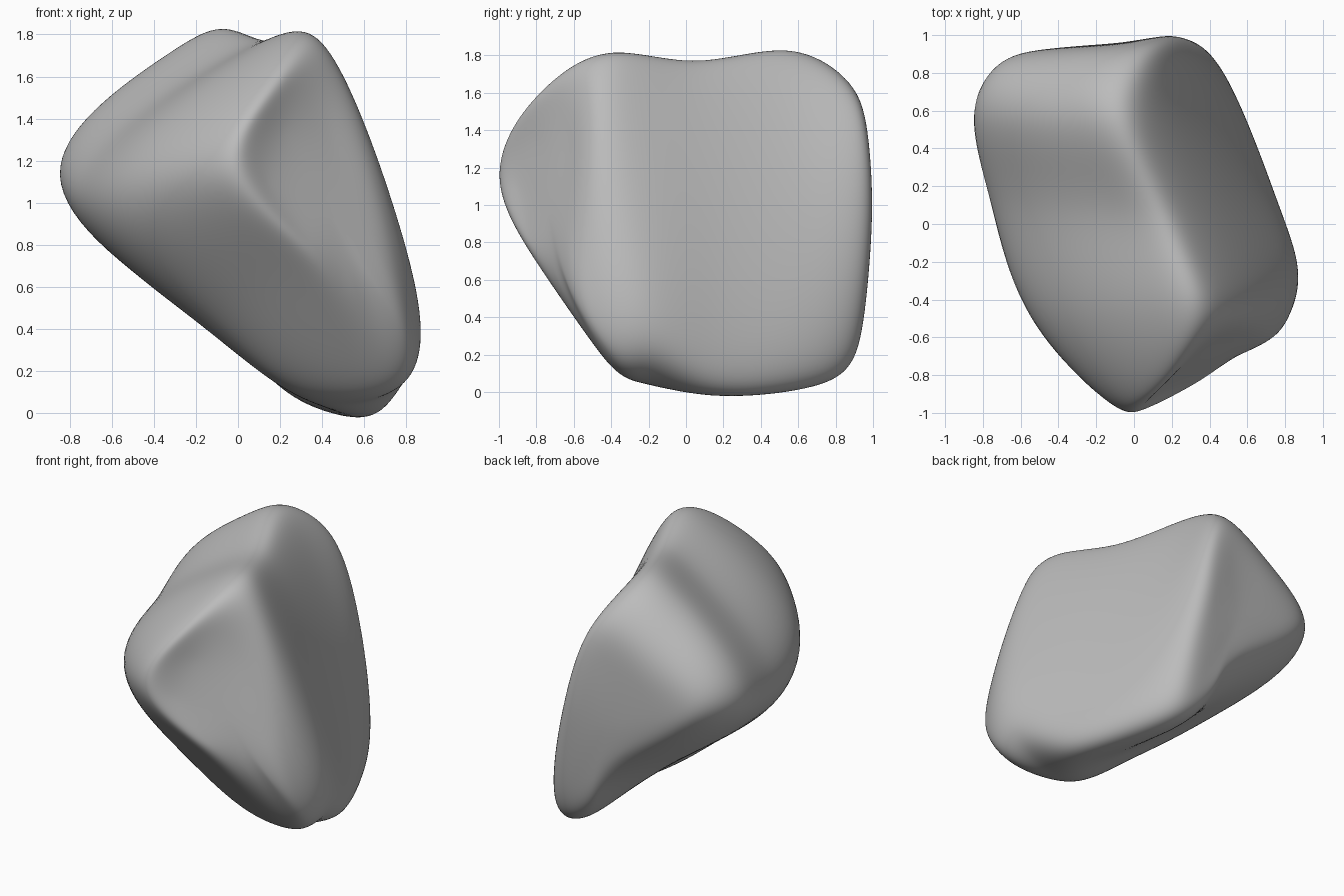
import bpy
import bmesh
from mathutils import Vector

default = bpy.data.objects.get("Cube")
if default:
    bpy.data.objects.remove(default, do_unlink=True)

# Flat front face, then cross-sections from the front end to the back end.
# Corners: left edge, upper slope, top ridge, right side, foot right,
# foot left, underside
SECTIONS = [
    [(.12, -.9, 1.1), (.22, -.78, 1.36), (.46, -.63, 1.3), (.66, -.63, .76),
     (.68, -.63, .58), (.55, -.7, .62), (.35, -.82, .78)],
    [(-.07, -.985, 1.13), (.14, -.85, 1.52), (.46, -.53, 1.6), (.76, -.53, .74),
     (.8, -.42, .22), (.54, -.46, .21), (.25, -.78, .7)],
    [(-.56, -.52, 1.1), (.1, -.42, 1.73), (.43, -.36, 1.69), (.775, -.28, .85),
     (.83, -.17, .2), (.34, -.25, .07), (-.12, -.42, .45)],
    [(-.77, .1, 1.06), (-.12, .07, 1.65), (.25, .07, 1.67), (.58, .15, .9),
     (.73, .18, .11), (.42, .12, .03), (-.2, .1, .47)],
    [(-.875, .57, 1.13), (-.32, .54, 1.71), (.03, .58, 1.75), (.39, .65, .95),
     (.56, .63, .14), (.25, .6, .08), (-.25, .6, .54)],
    [(-.72, .84, 1.1), (-.42, .86, 1.46), (.04, .9, 1.61), (.28, .95, 1),
     (.39, .89, .22), (.13, .86, .23), (-.15, .86, .6)],
]
rings = [[Vector(p) for p in section] for section in SECTIONS]

# Broad, nearly flat back face
centre = sum(rings[-1], Vector()) / len(rings[-1])
rings.append([centre.lerp(p, .6) + Vector((0, .07, 0)) for p in rings[-1]])

# Control cage: bridge neighbouring rings and close both ends
bm = bmesh.new()
loops = [[bm.verts.new(p) for p in ring] for ring in rings]
for near, far in zip(loops, loops[1:]):
    for i in range(len(near)):
        j = (i + 1) % len(near)
        bm.faces.new((near[i], near[j], far[j], far[i]))
bm.faces.new(loops[0])
bm.faces.new(loops[-1])
bmesh.ops.recalc_face_normals(bm, faces=bm.faces[:])
for face in bm.faces:
    face.smooth = True
mesh = bpy.data.meshes.new("boulder")
bm.to_mesh(mesh)
bm.free()

boulder = bpy.data.objects.new("boulder", mesh)
bpy.context.collection.objects.link(boulder)
rounding = boulder.modifiers.new("rounding", 'SUBSURF')
rounding.levels = rounding.render_levels = 4

# Push the cage outward so the rounded surface passes through the sections
targets = [v.co.copy() for v in mesh.vertices]
for _ in range(4):
    mesh.update()
    graph = bpy.context.evaluated_depsgraph_get()
    graph.update()
    smooth = boulder.evaluated_get(graph).data
    offsets = [goal - s.co for goal, s in zip(targets, smooth.vertices)]
    for v, offset in zip(mesh.vertices, offsets):
        v.co += offset * .8
mesh.update()

# Plain stone colour
stone = bpy.data.materials.new("grey stone")
stone.use_nodes = True
colour = (.5, .5, .5, 1)
stone.diffuse_color = colour
stone.node_tree.nodes["Principled BSDF"].inputs["Base Color"].default_value = colour
mesh.materials.append(stone)
